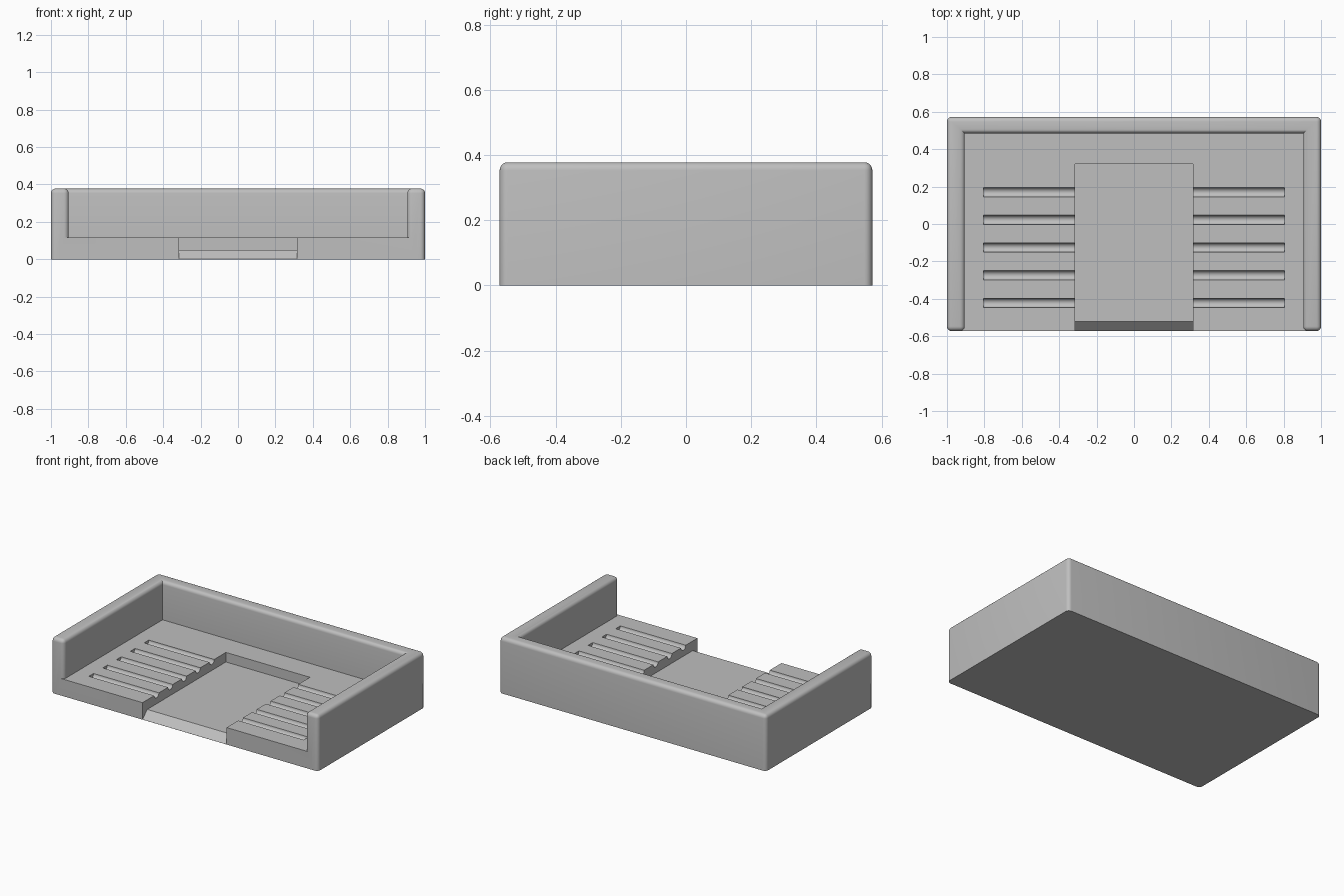
import bpy, bmesh, math
from mathutils import Matrix

cube = bpy.data.objects.get("Cube")
if cube:
    bpy.data.objects.remove(cube, do_unlink=True)

HALF_X, HALF_Y, HEIGHT = 1.0, 0.572, 0.378
WALL, FLOOR, ROUND = 0.095, 0.115, 0.025

grey = bpy.data.materials.new("light grey")
grey.use_nodes = True
colour = (0.52, 0.52, 0.52, 1)
grey.diffuse_color = colour
grey.node_tree.nodes["Principled BSDF"].inputs["Base Color"].default_value = colour


def finish(name, bm):
    bmesh.ops.recalc_face_normals(bm, faces=bm.faces)
    mesh = bpy.data.meshes.new(name)
    bm.to_mesh(mesh)
    bm.free()
    mesh.materials.append(grey)
    ob = bpy.data.objects.new(name, mesh)
    bpy.context.collection.objects.link(ob)
    return ob


def prism(points, direction):
    """Extrude a closed outline of 3D points along a direction."""
    bm = bmesh.new()
    face = bm.faces.new([bm.verts.new(p) for p in points])
    new = bmesh.ops.extrude_face_region(bm, geom=[face])["geom"]
    bmesh.ops.translate(bm, vec=direction,
                        verts=[v for v in new if isinstance(v, bmesh.types.BMVert)])
    return bm


def combine(target, tool, operation):
    """Apply a boolean and remove the tool object."""
    mod = target.modifiers.new(operation, 'BOOLEAN')
    mod.operation, mod.object, mod.solver = operation, tool, 'EXACT'
    bpy.context.view_layer.objects.active = target
    bpy.ops.object.modifier_apply(modifier=mod.name)
    bpy.data.objects.remove(tool, do_unlink=True)


# U-shaped wall, open at the front, with rounded edges
ix, iy = HALF_X - WALL, HALF_Y - WALL + 0.008
outline = [(-HALF_X, -HALF_Y), (-ix, -HALF_Y), (-ix, iy), (ix, iy),
           (ix, -HALF_Y), (HALF_X, -HALF_Y), (HALF_X, HALF_Y), (-HALF_X, HALF_Y)]
bm = prism([(x, y, 0) for x, y in outline], (0, 0, HEIGHT))
bmesh.ops.recalc_face_normals(bm, faces=bm.faces)


def is_rounded(edge):
    a, b = (v.co for v in edge.verts)
    inner_corner = abs(a.y - iy) < 0.001 and abs(b.y - iy) < 0.001 and a.z != b.z
    return max(a.z, b.z) > 0.1 and not inner_corner


bmesh.ops.bevel(bm, geom=[e for e in bm.edges if is_rounded(e)], offset=ROUND,
                offset_type='OFFSET', segments=5, profile=0.5, affect='EDGES',
                clamp_overlap=True)
tray = finish("tray", bm)

# Floor slab, reaching into the walls
sx, back = HALF_X - WALL / 2, HALF_Y - WALL / 2
slab = finish("floor_slab", prism([(-sx, -HALF_Y, 0), (sx, -HALF_Y, 0),
                                   (sx, back, 0), (-sx, back, 0)], (0, 0, FLOOR)))
combine(tray, slab, 'UNION')

# Central recess with a ramp down at the front
RX = 0.315
profile = [(0.32, 0.05), (0.32, 0.3), (-0.7, 0.3), (-0.7, -0.126), (-0.522, 0.052 - 0.002)]
recess = finish("recess_cutter", prism([(-RX, y, z) for y, z in profile], (2 * RX, 0, 0)))
combine(tray, recess, 'DIFFERENCE')

# Five round-bottomed drain grooves, each running across both sides
for i in range(5):
    bm = bmesh.new()
    bmesh.ops.create_cone(bm, cap_ends=True, segments=24, radius1=0.025, radius2=0.025,
                          depth=1.61, matrix=Matrix.Translation((0, 0.17 - 0.148 * i, FLOOR))
                          @ Matrix.Rotation(math.pi / 2, 4, 'Y'))
    combine(tray, finish("groove_cutter", bm), 'DIFFERENCE')

# Smooth the rounded edges, keep the corners sharp
bpy.ops.object.select_all(action='DESELECT')
tray.select_set(True)
bpy.context.view_layer.objects.active = tray
bpy.ops.object.shade_smooth_by_angle(angle=math.radians(30))
